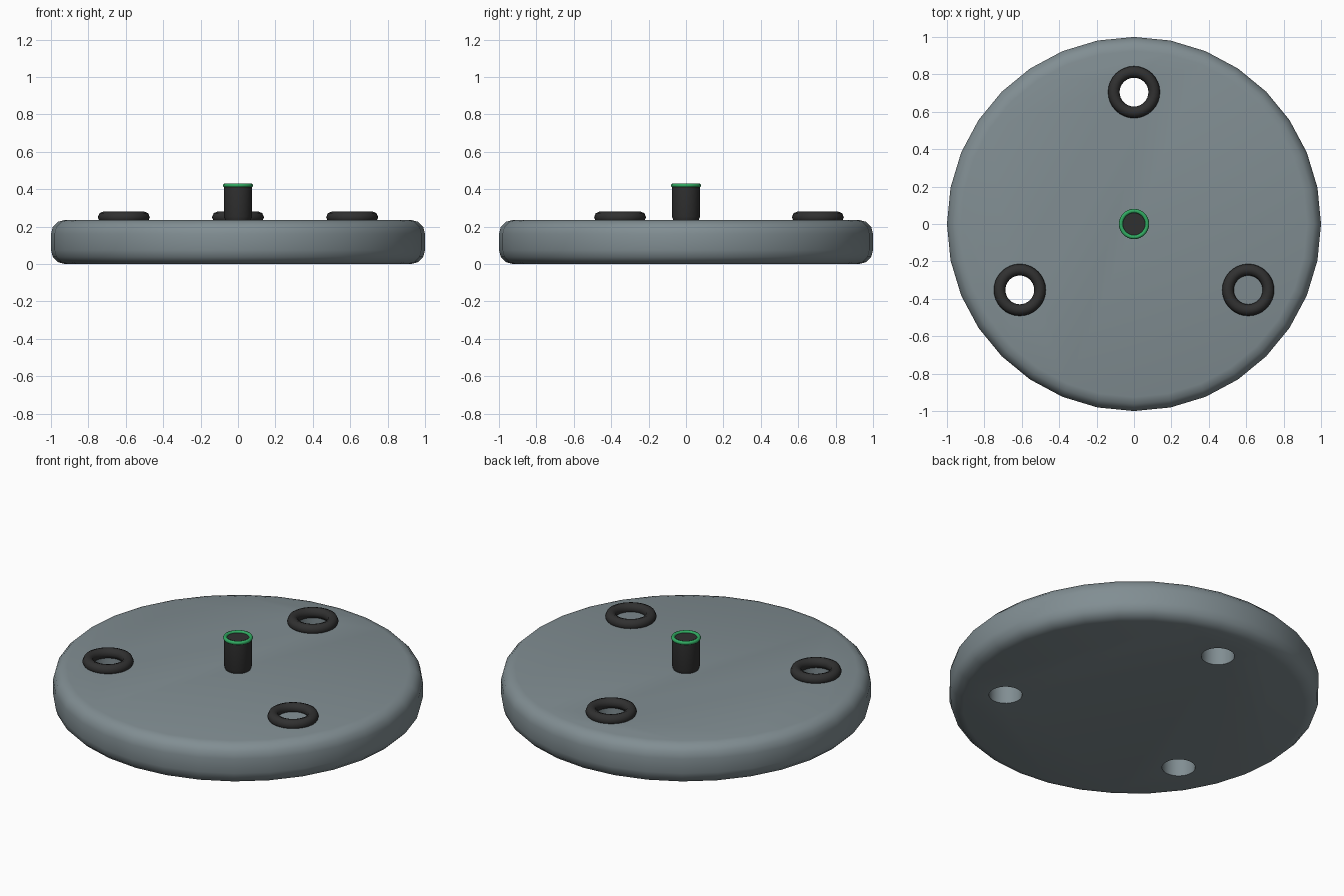
import bpy, bmesh, math
from math import cos, sin, radians, pi

if "Cube" in bpy.data.objects:
    bpy.data.objects.remove(bpy.data.objects["Cube"])


def material(name, rgb):
    m = bpy.data.materials.new(name)
    m.diffuse_color = (*rgb, 1)
    m.use_nodes = True
    m.node_tree.nodes["Principled BSDF"].inputs["Base Color"].default_value = m.diffuse_color
    return m


GREY = material("blue_grey", (0.22, 0.27, 0.29))
DARK = material("near_black", (0.03, 0.03, 0.03))
GREEN = material("green", (0.03, 0.40, 0.12))


def lathe(name, profile, sides, mat, closed=False):
    """Revolve (radius, height) points around z; open profiles get flat end caps."""
    bm = bmesh.new()
    rings = [[bm.verts.new((r * cos(2 * pi * i / sides), r * sin(2 * pi * i / sides), z))
              for i in range(sides)] for r, z in profile]
    pairs = list(zip(rings, rings[1:]))
    if closed:
        pairs.append((rings[-1], rings[0]))
    else:
        bm.faces.new(rings[0][::-1])
        bm.faces.new(rings[-1])
    for a, b in pairs:
        for i in range(sides):
            j = (i + 1) % sides
            bm.faces.new((a[i], a[j], b[j], b[i]))
    bmesh.ops.recalc_face_normals(bm, faces=bm.faces)
    me = bpy.data.meshes.new(name)
    bm.to_mesh(me)
    bm.free()
    me.materials.append(mat)
    ob = bpy.data.objects.new(name, me)
    bpy.context.collection.objects.link(ob)
    return ob


def smooth(ob, angle=40):
    bpy.ops.object.select_all(action='DESELECT')
    ob.select_set(True)
    bpy.context.view_layer.objects.active = ob
    bpy.ops.object.shade_smooth_by_angle(angle=radians(angle))


def ring(name, major, minor, sides, steps, mat):
    pts = [(major + minor * cos(2 * pi * k / steps), minor * sin(2 * pi * k / steps))
           for k in range(steps)]
    return lathe(name, pts, sides, mat, closed=True)


# Round base with rounded rims
H, B = 0.236, 0.075
arc = [radians(a) for a in (0, 30, 60, 90)]
upper = [(1 - B + B * cos(a), H - B + B * sin(a)) for a in arc]
lower = [(r, H - z) for r, z in reversed(upper)]
base = lathe("base_disc", lower + upper, 32, GREY)

# Three bolt holes, one of them closed by a thin skin at the top
spots = [(0.705 * cos(radians(a)), 0.705 * sin(radians(a))) for a in (90, 210, 330)]
for i, (x, y) in enumerate(spots):
    top = H - 0.004 if i == 2 else 0.4
    cutter = lathe("hole_cutter", [(0.09, -0.1), (0.09, top)], 32, GREY)
    cutter.location = (x, y, 0)
    cutter.hide_render = True
    mod = base.modifiers.new("hole", 'BOOLEAN')
    mod.operation, mod.solver, mod.object = 'DIFFERENCE', 'EXACT', cutter
    bpy.context.view_layer.objects.active = base
    bpy.ops.object.modifier_apply(modifier=mod.name)
    bpy.data.objects.remove(cutter)
smooth(base)

# Grommet around each hole
for x, y in spots:
    g = ring("hole_grommet", 0.108, 0.031, 32, 8, DARK)
    g.location = (x, y, 0.25)
    smooth(g, 50)

# Centre post with softened lower edge
post = lathe("centre_post", [(0.065, H - 0.01), (0.07, H + 0.004), (0.075, H + 0.018),
                             (0.075, 0.42)], 32, DARK)
smooth(post)

# Green band on the post rim
band = ring("post_rim_ring", 0.07, 0.011, 32, 8, GREEN)
band.location.z = 0.42
smooth(band, 50)
